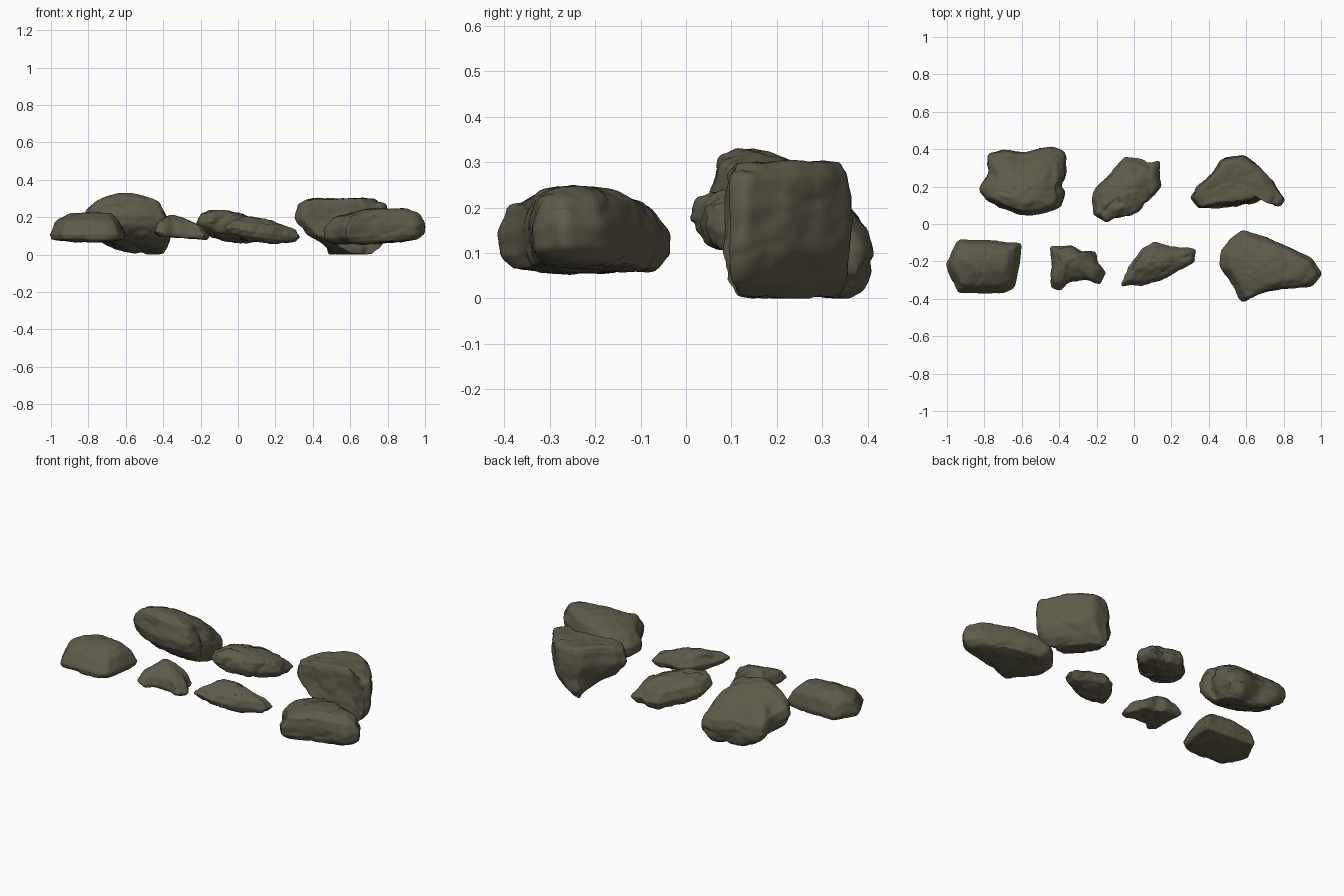
import bpy, bmesh
from mathutils import Vector, noise

cube = bpy.data.objects.get("Cube")
if cube:
    bpy.data.objects.remove(cube, do_unlink=True)

AROUND = 88   # samples around each outline
STEPS = 7     # rows between two neighbouring rings

stone = bpy.data.materials.new("olive grey stone")
stone.use_nodes = True
colour = (0.115, 0.105, 0.068, 1)
stone.diffuse_color = colour
shader = stone.node_tree.nodes["Principled BSDF"]
shader.inputs["Base Color"].default_value = colour
shader.inputs["Roughness"].default_value = 0.9


def resample(points, count):
    """Spread count points evenly along a closed outline."""
    pts = [Vector(p) / 100 for p in points]
    pairs = list(zip(pts, pts[1:] + pts[:1]))
    lengths = [(b - a).length for a, b in pairs]
    total = sum(lengths)
    result, index, start = [], 0, 0.0
    for i in range(count):
        target = total * i / count
        while index < len(pairs) - 1 and target > start + lengths[index]:
            start += lengths[index]
            index += 1
        a, b = pairs[index]
        result.append(a.lerp(b, (target - start) / lengths[index]))
    return result


def roughen(bm, rough, seed):
    """Push the surface in and out: lumps, fine grain and narrow cracks."""
    bm.normal_update()
    offset = Vector((seed * 3.7, seed * 1.9, seed))
    moves = []
    for v in bm.verts:
        p = v.co + offset
        lump = noise.noise(p * 9) * 0.010
        grain = noise.fractal(p * 22, 0.8, 2.0, 3) * 0.005
        line = abs(noise.noise(p * 5 + offset))
        crack = max(0.0, 1 - line / 0.07) * 0.006
        moves.append(v.normal * (lump + grain - crack) * rough)
    for v, move in zip(bm.verts, moves):
        v.co += move
        v.co.z = max(v.co.z, 0.0)


def make_rock(name, outline, rings, tilt=(0, 0), rough=1.0, seed=1):
    """Loft an outline through rings of (x scale %, y scale %, z, dx, dy, skew %)."""
    plan = resample(outline, AROUND)
    xs, ys = [p.x for p in plan], [p.y for p in plan]
    centre = Vector(((min(xs) + max(xs)) / 2, (min(ys) + max(ys)) / 2))
    half_x, half_y = (max(xs) - min(xs)) / 2, (max(ys) - min(ys)) / 2
    rings = [Vector(r + (0,) * (6 - len(r))) / 100 for r in rings]
    rows = []
    for a, b in zip(rings, rings[1:]):
        rows += [a.lerp(b, s / STEPS) for s in range(STEPS)]
    rows.append(rings[-1])

    def place(d, row):
        # Smaller rings lose the notches of the outline and turn oval
        sx, sy, z, dx, dy, skew = row
        reach = Vector((d.x / half_x, d.y / half_y)).length
        if reach > 0:
            d = d.lerp(d / reach, max(0, 1 - (sx + sy) / 2) * 0.8)
        x, y = d.x * sx + dx + d.y * sy * skew, d.y * sy + dy
        return centre.x + x, centre.y + y, z + tilt[0] * x + tilt[1] * y

    bm = bmesh.new()
    loops = [[bm.verts.new(place(p - centre, row)) for p in plan] for row in rows[1:-1]]
    for upper, lower in zip(loops, loops[1:]):
        for i in range(AROUND):
            j = (i + 1) % AROUND
            bm.faces.new((upper[i], upper[j], lower[j], lower[i]))
    # Close the top and bottom at a single point
    for row, loop in ((rows[0], loops[0]), (rows[-1], loops[-1])):
        pole = bm.verts.new(place(Vector((0, 0)), row))
        for i in range(AROUND):
            bm.faces.new((pole, loop[i], loop[(i + 1) % AROUND]))
    bmesh.ops.recalc_face_normals(bm, faces=bm.faces)
    for _ in range(3):
        bmesh.ops.smooth_vert(bm, verts=bm.verts, factor=0.5,
                              use_axis_x=True, use_axis_y=True, use_axis_z=True)
    roughen(bm, rough, seed)
    mesh = bpy.data.meshes.new(name)
    bm.to_mesh(mesh)
    bm.free()
    mesh.materials.append(stone)
    rock = bpy.data.objects.new(name, mesh)
    bpy.context.collection.objects.link(rock)
    bpy.ops.object.select_all(action="DESELECT")
    rock.select_set(True)
    bpy.context.view_layer.objects.active = rock
    bpy.ops.object.shade_smooth_by_angle(angle=0.7)


# Tall block with a peaked top, leaning down toward its back corner
make_rock("back_right_rock",
          [(-83, 20), (-78, 28), (-79, 38), (-70, 40), (-58, 38), (-45, 42), (-37, 39),
           (-36, 26), (-40, 20), (-37, 17), (-39, 9), (-50, 5), (-62, 5), (-73, 9), (-81, 14)],
          [(0, 0, 31, 0, -6), (36, 38, 30, 1, -5), (76, 72, 26, 1, -3), (95, 92, 21, 0, 0),
           (101, 100, 16, 0, 0), (96, 96, 11, 1, 0), (76, 82, 7, 4, 1), (48, 56, 4, 9, 2),
           (0, 0, 4, 9, 2)],
          tilt=(-0.06, -0.28), rough=0.9, seed=1)

# Craggy middle rock
make_rock("back_middle_rock",
          [(-22, 5), (-22, 17), (-12, 29), (-5, 36), (2, 36), (8, 33), (14, 34),
           (15, 20), (8, 13), (1, 5), (-8, 3), (-15, 1)],
          [(0, 0, 23, -3, -2), (50, 52, 22, -3, -2), (85, 88, 19, -1, -1), (100, 100, 14, 0, 0),
           (86, 86, 10, 0, 0), (48, 50, 8, 0, 0), (0, 0, 7, 0, 0)],
          tilt=(-0.08, -0.13), rough=1.1, seed=2)

# Wedge narrowing to a slanting keel underneath
make_rock("back_left_rock",
          [(30, 14), (34, 20), (42, 27), (47, 35), (59, 36), (67, 31), (73, 24), (81, 13),
           (78, 9), (68, 14), (57, 11), (43, 10), (35, 8)],
          [(0, 0, 30, -2, 0), (76, 86, 30, -1, 0), (96, 97, 27, 0, 0), (101, 101, 19, 0, 0),
           (86, 102, 11, 2, 0, -12), (54, 100, 4, 3, 0, -50), (26, 86, 0, 3, 0, -70),
           (0, 0, 0, 3, 0, -70)],
          rough=0.8, seed=3)

# Low angular slab rising to a ridge
make_rock("front_right_rock",
          [(-94, -8), (-60, -10), (-61, -22), (-64, -34), (-70, -37), (-94, -37), (-101, -22)],
          [(0, 0, 23, 2, 3), (56, 42, 22, 2, 3), (85, 80, 18, 0, 1), (101, 101, 11, 0, 0),
           (96, 96, 8, 0, 0), (52, 52, 7, 0, 0), (0, 0, 7, 0, 0)],
          rough=0.6, seed=4)

# Smallest jagged stone, peaked toward its back corner
make_rock("small_rock",
          [(-45, -12), (-33, -11), (-28, -15), (-20, -14), (-19, -20), (-15, -26), (-18, -33),
           (-26, -30), (-34, -31), (-40, -36), (-45, -34), (-44, -23)],
          [(0, 0, 21, -4, 5), (32, 34, 20, -4, 4), (80, 80, 16, -1, 1), (100, 100, 11, 0, 0),
           (88, 88, 9, 0, 0), (45, 45, 9, 0, 0), (0, 0, 9, 0, 0)],
          tilt=(-0.08, 0), rough=0.8, seed=5)

# Long ridged stone sloping down at one end
make_rock("sloping_rock",
          [(-7, -33), (-3, -23), (4, -13), (11, -9), (19, -12), (33, -13), (33, -20),
           (24, -25), (15, -30), (5, -33)],
          [(0, 0, 20, -4, 1), (48, 34, 19, -3, 1), (85, 80, 16, 0, 0), (101, 101, 12, 0, 0),
           (88, 88, 9, 0, 0), (45, 45, 7, 0, 0), (0, 0, 7, 0, 0)],
          tilt=(-0.13, 0), rough=0.9, seed=6)

# Broad smooth boulder with a tapered end
make_rock("front_left_rock",
          [(46, -14), (52, -7), (58, -3), (68, -6), (85, -13), (95, -18), (101, -27), (95, -33),
           (85, -34), (72, -36), (57, -42), (53, -33), (46, -23)],
          [(0, 0, 25, 2, -2), (48, 42, 24, 3, -2), (86, 82, 21, 1, -1), (100, 100, 15, 0, 0),
           (98, 98, 10, 0, 0), (84, 84, 7, 0, 0), (45, 50, 6, 0, 0), (0, 0, 6, 0, 0)],
          tilt=(0.05, 0), rough=0.7, seed=7)
